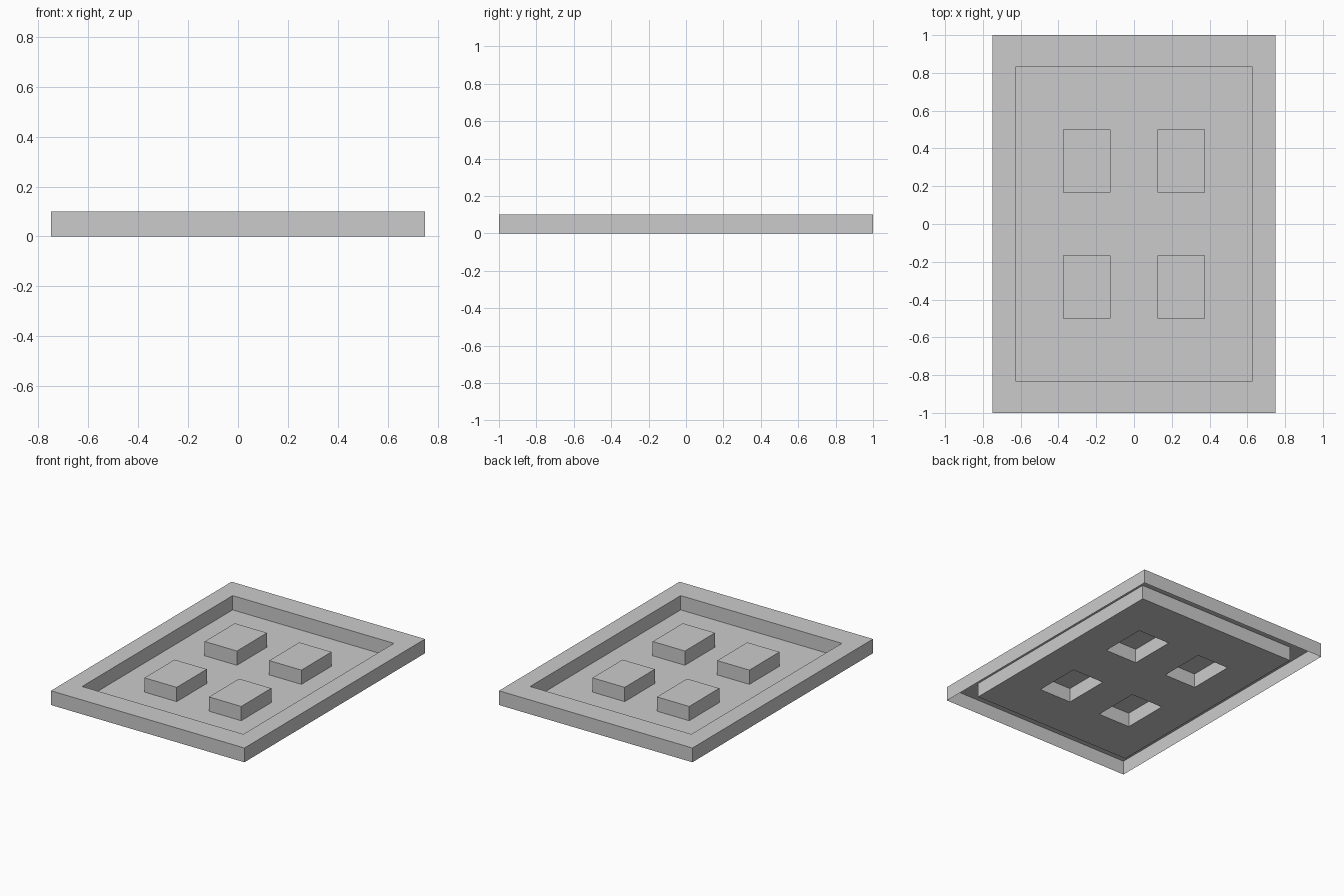
import bpy, bmesh
from mathutils import Matrix

if "Cube" in bpy.data.objects:
    bpy.data.objects.remove(bpy.data.objects["Cube"])

HALF_X, HALF_Y, HEIGHT, CELLS = 0.75, 1.0, 0.1, 12


def is_raised(face):
    """Rim cells, plus a 2x2-cell block in each quadrant."""
    c = face.calc_center_median()
    u, v = abs(c.x) / HALF_X, abs(c.y) / HALF_Y
    rim = max(u, v) > 5 / 6
    block = all(1 / 6 < t < 1 / 2 for t in (u, v))
    return rim or block


# Flat thin sheet divided into cells
bm = bmesh.new()
bmesh.ops.create_grid(bm, x_segments=CELLS, y_segments=CELLS, size=1,
                      matrix=Matrix.Diagonal((HALF_X, HALF_Y, 1, 1)))

# Raise the rim and the four blocks, leaving them hollow underneath
raised = [f for f in bm.faces if is_raised(f)]
out = bmesh.ops.extrude_face_region(bm, geom=raised)
bmesh.ops.translate(bm, vec=(0, 0, HEIGHT),
                    verts=[g for g in out["geom"] if isinstance(g, bmesh.types.BMVert)])
bmesh.ops.delete(bm, geom=[f for f in raised if f.is_valid], context='FACES_ONLY')
bmesh.ops.delete(bm, geom=[e for e in bm.edges if not e.link_faces], context='EDGES')
bmesh.ops.delete(bm, geom=[v for v in bm.verts if not v.link_faces], context='VERTS')

# Consistent normals, top surface facing up
bmesh.ops.recalc_face_normals(bm, faces=bm.faces[:])
if max(bm.faces, key=lambda f: f.calc_center_median().z).normal.z < 0:
    bmesh.ops.reverse_faces(bm, faces=bm.faces[:])

mesh = bpy.data.meshes.new("embossed_tray")
bm.to_mesh(mesh)
bm.free()
tray = bpy.data.objects.new("embossed_tray", mesh)
bpy.context.collection.objects.link(tray)
